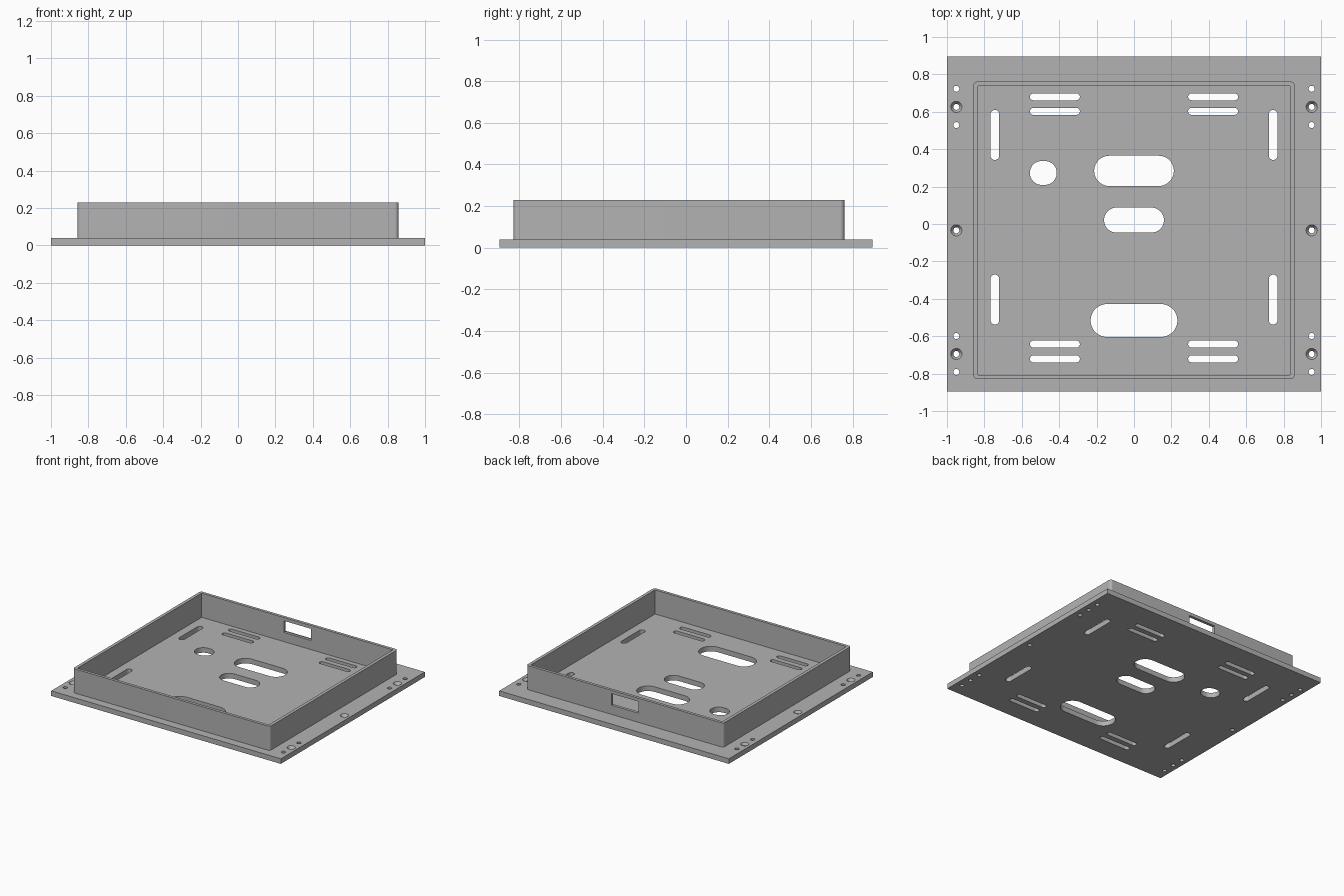
import bpy, bmesh
from math import pi, cos, sin, radians

if "Cube" in bpy.data.objects:
    bpy.data.objects.remove(bpy.data.objects["Cube"], do_unlink=True)

PLATE_TOP, WALL_TOP = 0.04, 0.23

grey = bpy.data.materials.new("plain grey")
grey.use_nodes = True
colour = (0.45, 0.45, 0.45, 1)
grey.diffuse_color = colour
grey.node_tree.nodes["Principled BSDF"].inputs["Base Color"].default_value = colour


def rounded_rect(cx, cy, w, h, r, steps=10):
    """Counter-clockwise outline; r of half the short side gives a slot."""
    r = min(r, w / 2 - 1e-4, h / 2 - 1e-4)
    points = []
    for k, (sx, sy) in enumerate([(1, 1), (-1, 1), (-1, -1), (1, -1)]):
        for i in range(steps + 1):
            a = (k + i / steps) * pi / 2
            points.append((cx + sx * (w / 2 - r) + r * cos(a),
                           cy + sy * (h / 2 - r) + r * sin(a)))
    return points


def loft(bm, layers):
    """Closed solid through matching outlines, given as (outline, z)."""
    rings = [[bm.verts.new((x, y, z)) for x, y in pts] for pts, z in layers]
    n = len(rings[0])
    for low, high in zip(rings, rings[1:]):
        for i in range(n):
            j = (i + 1) % n
            bm.faces.new((low[i], low[j], high[j], high[i]))
    bm.faces.new(rings[0][::-1])
    bm.faces.new(rings[-1])


def prism(bm, outline, z0, z1):
    loft(bm, [(outline, z0), (outline, z1)])


def box(bm, cx, cy, w, h, z0, z1):
    prism(bm, [(cx + sx * w / 2, cy + sy * h / 2)
               for sx, sy in [(1, 1), (-1, 1), (-1, -1), (1, -1)]], z0, z1)


def make(name, bm):
    mesh = bpy.data.meshes.new(name)
    bm.to_mesh(mesh)
    bm.free()
    mesh.materials.append(grey)
    ob = bpy.data.objects.new(name, mesh)
    bpy.context.collection.objects.link(ob)
    return ob


def cut_and_shade(ob, cutter):
    mod = ob.modifiers.new("cut", 'BOOLEAN')
    mod.operation, mod.solver, mod.object = 'DIFFERENCE', 'EXACT', cutter
    bpy.ops.object.select_all(action='DESELECT')
    ob.select_set(True)
    bpy.context.view_layer.objects.active = ob
    bpy.ops.object.modifier_apply(modifier=mod.name)
    bpy.data.objects.remove(cutter, do_unlink=True)
    bpy.ops.object.shade_smooth_by_angle(angle=radians(30))


# Base plate
bm = bmesh.new()
box(bm, 0, 0, 2, 1.79, 0, PLATE_TOP)
base_plate = make("base_plate", bm)

# Plate openings
bm = bmesh.new()


def slot(cx, cy, w, h):
    prism(bm, rounded_rect(cx, cy, w, h, min(w, h) / 2), -0.05, 0.1)


def disc(cx, cy, r):
    return [(cx + r * cos(i * pi / 16), cy + r * sin(i * pi / 16)) for i in range(32)]


# Large cable openings
slot(0, 0.284, 0.426, 0.162)
slot(0, 0.021, 0.32, 0.134)
slot(0, -0.516, 0.464, 0.176)
slot(-0.485, 0.273, 0.144, 0.128)

for side in (-1, 1):
    # Strap slots
    for y in (0.68, 0.602, -0.642, -0.721):
        slot(side * 0.423, y, 0.267, 0.037)
    for y in (0.476, -0.404):
        slot(side * 0.744, y, 0.046, 0.267)
    # Small pin holes
    for y in (0.723, 0.529, -0.599, -0.791):
        prism(bm, disc(side * 0.95, y, 0.016), -0.05, 0.1)
    # Countersunk screw holes
    for y in (0.626, -0.034, -0.695):
        narrow, wide = disc(side * 0.95, y, 0.016), disc(side * 0.95, y, 0.03)
        loft(bm, [(narrow, -0.05), (narrow, 0.02), (wide, PLATE_TOP), (wide, 0.1)])
cut_and_shade(base_plate, make("plate_cutter", bm))

# Raised wall frame, hollow inside
WALL_Y = -0.034
bm = bmesh.new()
prism(bm, rounded_rect(0, WALL_Y, 1.716, 1.59, 0.02), PLATE_TOP, WALL_TOP)
wall_frame = make("wall_frame", bm)

bm = bmesh.new()
box(bm, 0, WALL_Y, 1.666, 1.544, 0, 0.4)
cut_and_shade(wall_frame, make("cavity_cutter", bm))

# Port window in the back wall
bm = bmesh.new()
box(bm, 0, 0.75, 0.236, 0.2, 0.112, 0.204)
cut_and_shade(wall_frame, make("window_cutter", bm))
